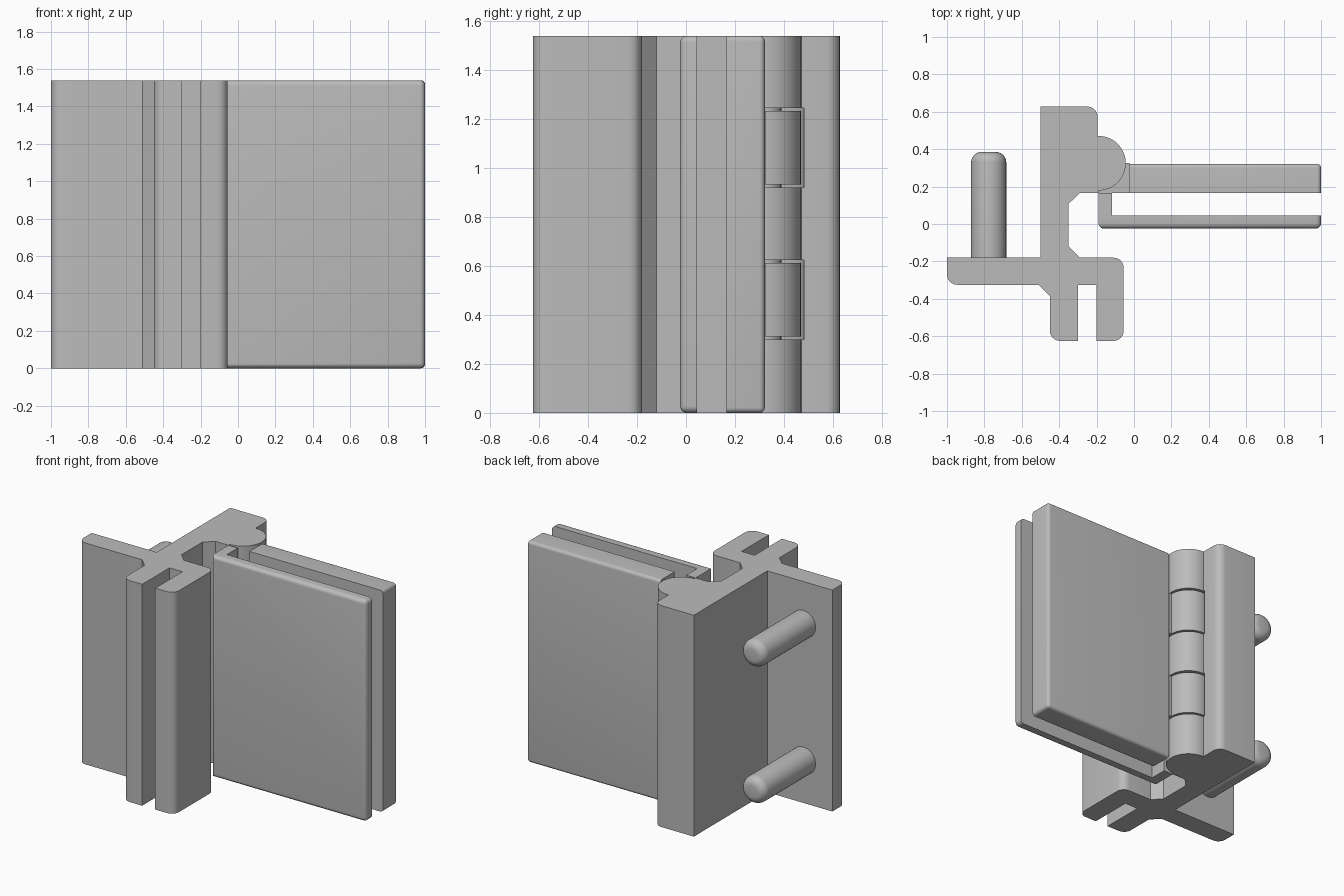
import bpy, bmesh, math
from mathutils import Vector, Matrix

if "Cube" in bpy.data.objects:
    bpy.data.objects.remove(bpy.data.objects["Cube"])

H = 1.54                      # overall height
HINGE = Vector((-0.19, 0.325))  # hinge axis
R = 0.146                     # knuckle radius
SLOTS = [(0.30, 0.625), (0.92, 1.245)]

grey = bpy.data.materials.new("plain grey")
grey.use_nodes = True
COLOUR = (0.5, 0.5, 0.5, 1)
grey.diffuse_color = COLOUR
grey.node_tree.nodes["Principled BSDF"].inputs["Base Color"].default_value = COLOUR


def finish(name, bm, smooth=True):
    bmesh.ops.recalc_face_normals(bm, faces=bm.faces)
    mesh = bpy.data.meshes.new(name)
    bm.to_mesh(mesh)
    bm.free()
    obj = bpy.data.objects.new(name, mesh)
    bpy.context.collection.objects.link(obj)
    mesh.materials.append(grey)
    if smooth:
        shade(obj)
    return obj


def shade(obj):
    bpy.ops.object.select_all(action="DESELECT")
    obj.select_set(True)
    bpy.context.view_layer.objects.active = obj
    bpy.ops.object.shade_smooth_by_angle(angle=math.radians(30))


def arc(centre, radius, start, end, steps):
    angles = [math.radians(start + (end - start) * i / steps) for i in range(steps + 1)]
    return [centre + radius * Vector((math.cos(a), math.sin(a))) for a in angles]


def fillet(before, corner, after, radius, steps=6):
    # Round a right-angled profile corner
    a = (before - corner).normalized() * radius
    b = (after - corner).normalized() * radius
    turns = [math.pi / 2 * i / steps for i in range(steps + 1)]
    return [corner + a * (1 - math.sin(t)) + b * (1 - math.cos(t)) for t in turns]


def extrude(name, points, z0, z1, smooth=True):
    bm = bmesh.new()
    face = bm.faces.new([bm.verts.new((p.x, p.y, z0)) for p in points])
    top = bmesh.ops.extrude_face_region(bm, geom=[face])["geom"]
    verts = [v for v in top if isinstance(v, bmesh.types.BMVert)]
    bmesh.ops.translate(bm, vec=(0, 0, z1 - z0), verts=verts)
    return finish(name, bm, smooth)


def box(name, x0, x1, y0, y1, z0, z1, radius=0, chosen=None):
    bm = bmesh.new()
    bmesh.ops.create_cube(bm, size=1)
    for v in bm.verts:
        v.co = Vector(((x0 + x1) / 2 + v.co.x * (x1 - x0),
                       (y0 + y1) / 2 + v.co.y * (y1 - y0),
                       (z0 + z1) / 2 + v.co.z * (z1 - z0)))
    if radius:
        edges = [e for e in bm.edges if chosen(*(v.co for v in e.verts))]
        bmesh.ops.bevel(bm, geom=edges, offset=radius, segments=5,
                        profile=0.5, affect="EDGES")
    return finish(name, bm)


# Frame: one extruded profile with flange, channel, web and hinge barrel
CORNER = 0.055
outline = [(-1, -0.18, 0), (-0.5, -0.18, 0), (-0.5, 0.628, 0), (-0.195, 0.628, CORNER),
           (-0.195, 0.471, 0), "barrel", (-0.19, 0.165, 0), (-0.29, 0.165, 0),
           (-0.35, 0.108, 0), (-0.35, -0.12, 0), (-0.29, -0.18, 0),
           (-0.055, -0.18, CORNER), (-0.055, -0.625, CORNER), (-0.2, -0.625, 0),
           (-0.2, -0.325, 0), (-0.3, -0.325, 0), (-0.3, -0.625, 0),
           (-0.45, -0.625, CORNER), (-0.45, -0.385, 0), (-0.51, -0.325, 0),
           (-1, -0.325, CORNER)]
profile = []
for i, item in enumerate(outline):
    if item == "barrel":
        profile += arc(HINGE, R, 90, -90, 24)
    elif item[2]:
        near = [Vector(outline[j % len(outline)][:2]) for j in (i - 1, i, i + 1)]
        profile += fillet(*near, item[2])
    else:
        profile.append(Vector(item[:2]))
frame = extrude("frame", profile, 0, H, False)

# Clearance slots in the frame for the door knuckles
for z0, z1 in SLOTS:
    cutter = extrude("slot_cutter", arc(HINGE, R + 0.012, 0, 352.5, 47), z0, z1, False)
    cutter.hide_render = True
    cutter.hide_set(True)
    cut = frame.modifiers.new("slot", "BOOLEAN")
    cut.operation = "DIFFERENCE"
    cut.solver = "EXACT"
    cut.object = cutter
bpy.context.view_layer.objects.active = frame
for cut in list(frame.modifiers):
    bpy.ops.object.modifier_apply(modifier=cut.name)
for cutter in [o for o in bpy.data.objects if o.name.startswith("slot_cutter")]:
    bpy.data.objects.remove(cutter)
shade(frame)

# Door knuckles with a straight neck to the panel, and the hinge pin
for z0, z1 in SLOTS:
    neck = [Vector((-0.19, 0.165)), Vector((-0.025, 0.165)), Vector((-0.025, HINGE.y))]
    extrude("door_knuckle", neck + arc(HINGE, R - 0.002, 0, 270, 36), z0 + 0.012, z1 - 0.012)
extrude("hinge_pin", arc(HINGE, 0.065, 0, 345, 23), 0.02, H - 0.02)


# Door panels, rounded on their outward faces and free corners
def outward(y, skip_hinge_edge):
    def test(a, b):
        on_face = abs(a.y - y) < 1e-4 and abs(b.y - y) < 1e-4
        hinge_edge = max(a.x, b.x) < 0
        free_corner = min(a.x, b.x) > 0.9 and abs(a.z - b.z) < 1e-4
        return (on_face and not (skip_hinge_edge and hinge_edge)) or free_corner
    return test


box("back_panel", -0.028, 1, 0.165, 0.322, 0, H, 0.022, outward(0.322, True))
box("front_panel", -0.19, 1, -0.024, 0.045, 0, H, 0.028, outward(-0.024, False))
box("panel_bridge", -0.19, -0.117, 0.04, 0.165, 0, H)

# Mounting pegs with rounded tips
for z in (0.295, 1.245):
    bm = bmesh.new()
    bmesh.ops.create_cone(bm, cap_ends=True, segments=40, radius1=0.094,
                          radius2=0.094, depth=0.575)
    rim = [e for e in bm.edges if all(v.co.z > 0 for v in e.verts)]
    bmesh.ops.bevel(bm, geom=rim, offset=0.055, segments=6, profile=0.5, affect="EDGES")
    turn = Matrix.Translation((-0.777, 0.0975, z)) @ Matrix.Rotation(-math.pi / 2, 4, "X")
    bmesh.ops.transform(bm, matrix=turn, verts=bm.verts)
    finish("mounting_peg", bm)
